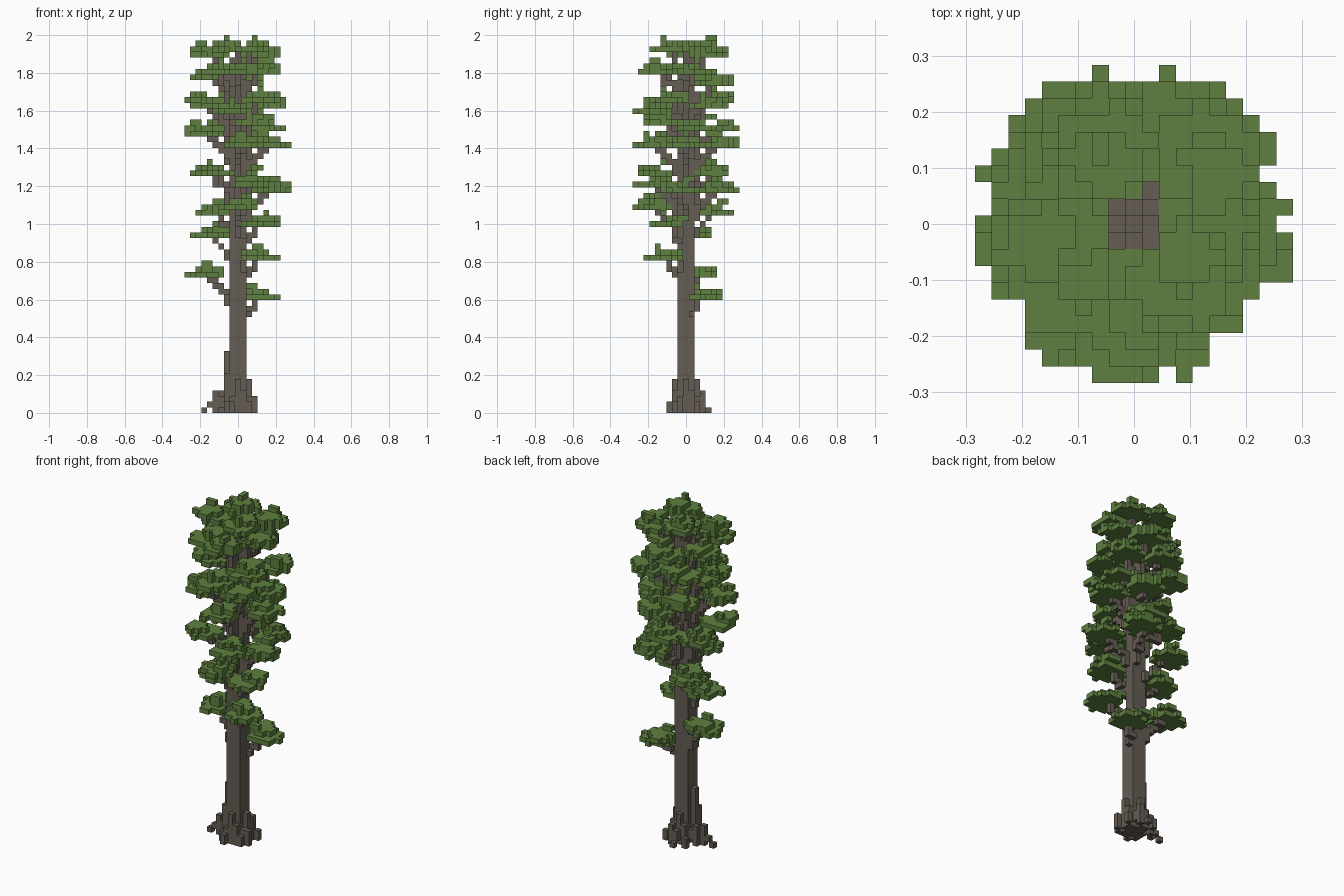
import bpy
import bmesh
import random
from mathutils import Vector

random.seed(11)
LAYERS = 67
UNIT = 2 / LAYERS
REACH = 9

cube = bpy.data.objects.get("Cube")
if cube:
    bpy.data.objects.remove(cube, do_unlink=True)


def make_material(name, colour):
    mat = bpy.data.materials.new(name)
    mat.use_nodes = True
    mat.diffuse_color = (*colour, 1)
    bsdf = next(n for n in mat.node_tree.nodes if n.type == "BSDF_PRINCIPLED")
    bsdf.inputs["Base Color"].default_value = (*colour, 1)
    return mat


bark = make_material("bark_brown", (0.13, 0.109, 0.087))
leaf = make_material("leaf_green", (0.112, 0.216, 0.05))


def column(cells, i, j, height, base=0):
    cells.update((i, j, k) for k in range(base, height))


# Trunk: a plus-shaped core with corner ridges of differing height
trunk = set()
for i, j, height in [(0, 0, 64), (1, 0, 62), (-1, 0, 63), (0, 1, 63), (0, -1, 61),
                     (1, 1, 52), (-1, 1, 45), (1, -1, 25), (-1, -1, 56)]:
    column(trunk, i, j, height)

# Roots: stepped buttresses around the foot, some lifted off the ground
roots = set()
for i, j, height in [(-2, 0, 11), (2, 0, 6), (0, 2, 6), (0, -2, 6), (-2, -1, 7), (1, -2, 4),
                     (2, 1, 4), (-1, 2, 4), (-3, 1, 4), (3, -1, 3), (-2, -2, 2), (2, -2, 2),
                     (1, 3, 4), (-1, -3, 2), (-4, 0, 4), (3, 2, 2), (-2, 3, 2), (0, 4, 1),
                     (-6, 0, 1)]:
    column(roots, i, j, height)
for i, j in [(-3, 0), (-5, 0), (2, -1), (-2, 1), (1, 2), (-1, -2), (0, 3)]:
    column(roots, i, j, 3 if abs(i) < 4 else 2, 1)

# Leaf pad centres, from the lowest to the crown
pads = [(4, 3, 20), (-6, 2, 24), (4, -4, 27), (-5, 1, 31), (4, -3, 33), (-4, 5, 35),
        (0, -6, 36), (3, 6, 39), (6, -1, 39), (2, -6, 40), (-5, 3, 42), (-4, -5, 42),
        (1, 5, 42), (6, 0, 47), (0, -6, 47), (2, 6, 47), (-6, -2, 49), (5, 2, 50),
        (-3, 6, 50), (3, -4, 51), (-6, 1, 54), (-1, -6, 53), (5, 4, 54), (4, -3, 55),
        (-3, 5, 55), (-5, 2, 59), (0, -5, 60), (4, 1, 60), (1, 5, 58), (-4, -4, 60),
        (-5, 0, 63), (4, 4, 63), (3, -3, 64), (-2, 4, 64)]

branches, foliage = set(), set()


def add_branch(i, j, k):
    """Step a limb from the trunk out and up to the underside of a pad."""
    start, end = Vector((0, 0, k - 5)), Vector((i, j, k - 1)) * 1.0
    end.x, end.y = i * 0.8, j * 0.8
    for step in range(17):
        p = start.lerp(end, step / 16)
        branches.add((round(p.x), round(p.y), round(p.z)))
        if step < 8:
            branches.add((round(p.x), round(p.y), round(p.z) - 1))


def add_disc(ci, cj, k, radius, ragged):
    for i in range(-REACH, REACH + 1):
        for j in range(-REACH, REACH + 1):
            dist = Vector((i - ci, j - cj)).length
            from_axis = Vector((i, j)).length
            if dist < radius + random.uniform(-ragged, ragged) and 1.6 < from_axis < 9.6:
                foliage.add((i, j, k))


def add_pad(i, j, k):
    """A broad ragged layer, a smaller layer on it and a small tuft."""
    add_disc(i, j, k, 3.1, 0.4)
    oi, oj = random.choice((-1, 0, 1)), random.choice((-1, 0, 1))
    add_disc(i + oi, j + oj, k + 1, 2.2, 0.4)
    add_disc(i + oi, j - oj, k + 2, 0.8, 0.5)


for pad in pads:
    add_branch(*pad)
    add_pad(*pad)

# Each block belongs to one part only
roots -= trunk
branches -= trunk
foliage -= trunk | branches
solid = trunk | roots | branches | foliage

AXES = [Vector(a) for a in ((1, 0, 0), (0, 1, 0), (0, 0, 1))]


def build_blocks(name, cells, mat):
    """Make the visible outer faces of a set of unit blocks."""
    bm = bmesh.new()
    corners = {}

    def corner(p):
        key = tuple(round(c * 2) for c in p)
        if key not in corners:
            corners[key] = bm.verts.new(p * UNIT)
        return corners[key]

    for cell in sorted(cells):
        centre = Vector(cell) + AXES[2] / 2
        for n, axis in enumerate(AXES):
            for sign in (-1, 1):
                normal = axis * sign
                if tuple(int(c) for c in Vector(cell) + normal) in solid:
                    continue
                u, v = AXES[(n + 1) % 3] / 2, AXES[(n + 2) % 3] / 2 * sign
                mid = centre + normal / 2
                bm.faces.new([corner(mid + u * a + v * b)
                              for a, b in ((-1, -1), (1, -1), (1, 1), (-1, 1))])
    mesh = bpy.data.meshes.new(name)
    bm.to_mesh(mesh)
    bm.free()
    mesh.materials.append(mat)
    obj = bpy.data.objects.new(name, mesh)
    bpy.context.collection.objects.link(obj)


build_blocks("trunk", trunk, bark)
build_blocks("roots", roots, bark)
build_blocks("branches", branches, bark)
build_blocks("foliage", foliage, leaf)
